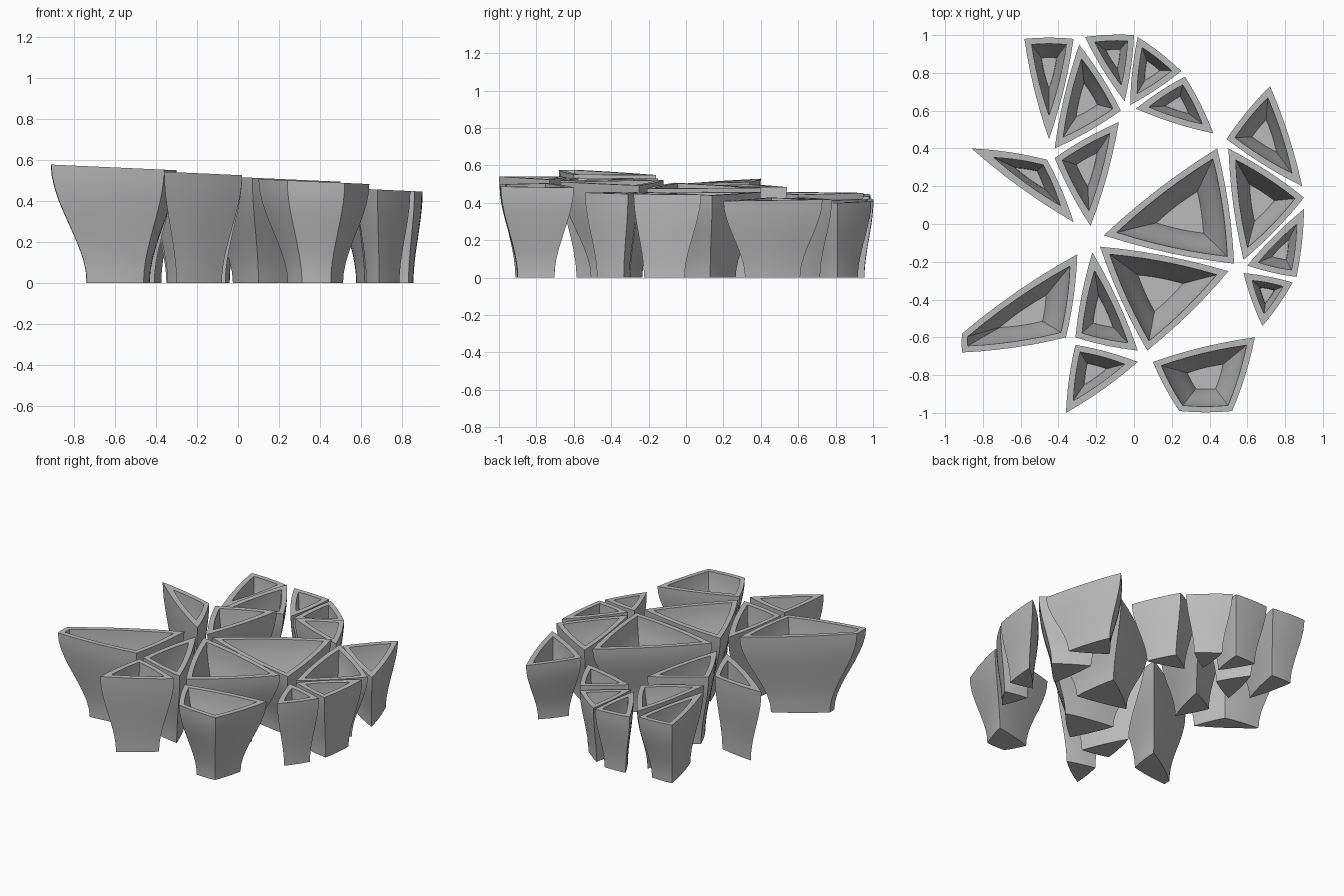
import bpy
import bmesh
import math
from mathutils import Vector

cube = bpy.data.objects.get("Cube")
if cube:
    bpy.data.objects.remove(cube, do_unlink=True)

WALL = 0.03        # thickness of the planter walls
BULGE = 0.025      # how far each side bows outward, relative to its length
SIDE_STEPS = 6     # segments along one side
LEVELS = 10        # rings from ground to rim
TILT = -0.045      # the rims all drop gently toward +x

concrete = bpy.data.materials.new("concrete_grey")
concrete.use_nodes = True
GREY = (0.5, 0.5, 0.5, 1.0)
concrete.diffuse_color = GREY
concrete.node_tree.nodes["Principled BSDF"].inputs["Base Color"].default_value = GREY


def area_of(corners):
    return sum(a.cross(b) for a, b in zip(corners, corners[1:] + corners[:1])) / 2


def centroid_of(corners):
    total = Vector((0, 0))
    for a, b in zip(corners, corners[1:] + corners[:1]):
        total += (a + b) * a.cross(b)
    return total / (6 * area_of(corners))


def inset(corners, distance):
    """Move every side of a counterclockwise outline inward."""
    result = []
    for i, p in enumerate(corners):
        before = (p - corners[i - 1]).normalized()
        after = (corners[(i + 1) % len(corners)] - p).normalized()
        n1 = Vector((-before.y, before.x))
        n2 = Vector((-after.y, after.x))
        result.append(p + (n1 + n2) * distance / (1 + n1.dot(n2)))
    return result


def bowed_outline(corners):
    """Subdivide the sides and bow them outward."""
    points = []
    for a, b in zip(corners, corners[1:] + corners[:1]):
        side = b - a
        outward = Vector((side.y, -side.x))
        for k in range(SIDE_STEPS):
            t = k / SIDE_STEPS
            points.append(a + side * t + outward * BULGE * 4 * t * (1 - t))
    return points


def make_planter(name, height, *coords):
    """Hollow planter with an S-curved flare from a narrow foot to the rim."""
    corners = [Vector(c) for c in zip(coords[::2], coords[1::2])]
    if area_of(corners) < 0:
        corners.reverse()
    center = centroid_of(corners)
    perimeter = sum((b - a).length for a, b in zip(corners, corners[1:] + corners[:1]))
    radius = 2 * area_of(corners) / perimeter
    foot = min(0.63, max(0.5, 0.75 - 1.6 * radius))

    bm = bmesh.new()

    def ring(t, wall):
        scale = foot + (1 - foot) * t * t * (3 - 2 * t)
        shape = [center + (c - center) * scale for c in corners]
        if wall:
            shape = inset(shape, min(wall, 0.55 * radius * scale))
        return [bm.verts.new((p.x, p.y, t * (height + TILT * p.x)))
                for p in bowed_outline(shape)]

    # Outer skin going up, then inner skin going down to the floor
    rings = [ring(i / LEVELS, 0) for i in range(LEVELS + 1)]
    rings += [ring(i / LEVELS, WALL) for i in range(LEVELS, 0, -1)]
    for low, high in zip(rings, rings[1:]):
        for j in range(len(low)):
            k = (j + 1) % len(low)
            bm.faces.new((low[j], low[k], high[k], high[j]))
    bm.faces.new(rings[0][::-1])
    bm.faces.new(rings[-1])

    mesh = bpy.data.meshes.new(name)
    bm.to_mesh(mesh)
    bm.free()
    mesh.materials.append(concrete)
    planter = bpy.data.objects.new(name, mesh)
    bpy.context.collection.objects.link(planter)
    bpy.ops.object.select_all(action="DESELECT")
    planter.select_set(True)
    bpy.context.view_layer.objects.active = planter
    bpy.ops.object.shade_smooth_by_angle(angle=math.radians(30))


# Rim height at x = 0, followed by the rim corners
back_group = [
    (0.42, -0.58, 0.98, -0.32, 0.98, -0.45, 0.45),
    (0.44, -0.29, 0.95, -0.07, 0.60, -0.42, 0.40),
    (0.41, -0.26, 0.99, 0, 1, -0.05, 0.65),
    (0.41, 0.02, 0.99, 0.25, 0.81, -0.02, 0.63),
    (0.43, 0.27, 0.78, 0.42, 0.48, 0.01, 0.61),
]
middle_group = [
    (0.49, -0.86, 0.40, -0.46, 0.34, -0.32, 0.01),
    (0.48, -0.08, 0.54, -0.23, -0.01, -0.42, 0.35),
    (0.45, 0.72, 0.73, 0.89, 0.20, 0.49, 0.45),
    (0.50, 0.44, 0.40, 0.53, -0.21, -0.16, -0.06),
    (0.48, 0.50, 0.40, 0.90, 0.14, 0.58, -0.19),
    (0.485, 0.90, 0.08, 0.86, -0.28, 0.60, -0.22),
]
front_group = [
    (0.485, 0.58, -0.26, 0.84, -0.31, 0.68, -0.54),
    (0.515, -0.18, -0.12, 0.50, -0.25, 0.07, -0.67),
    (0.52, -0.22, -0.15, 0.02, -0.67, -0.31, -0.60),
    (0.535, -0.30, -0.16, -0.36, -0.60, -0.91, -0.68, -0.91, -0.58),
    (0.525, -0.31, -0.64, 0.02, -0.73, -0.36, -1),
    (0.51, 0.10, -0.73, 0.64, -0.60, 0.52, -0.99, 0.24, -0.99),
]

for group_name, group in (("back", back_group), ("middle", middle_group),
                          ("front", front_group)):
    for number, planter_data in enumerate(group, start=1):
        make_planter(f"{group_name}_planter_{number}", *planter_data)
